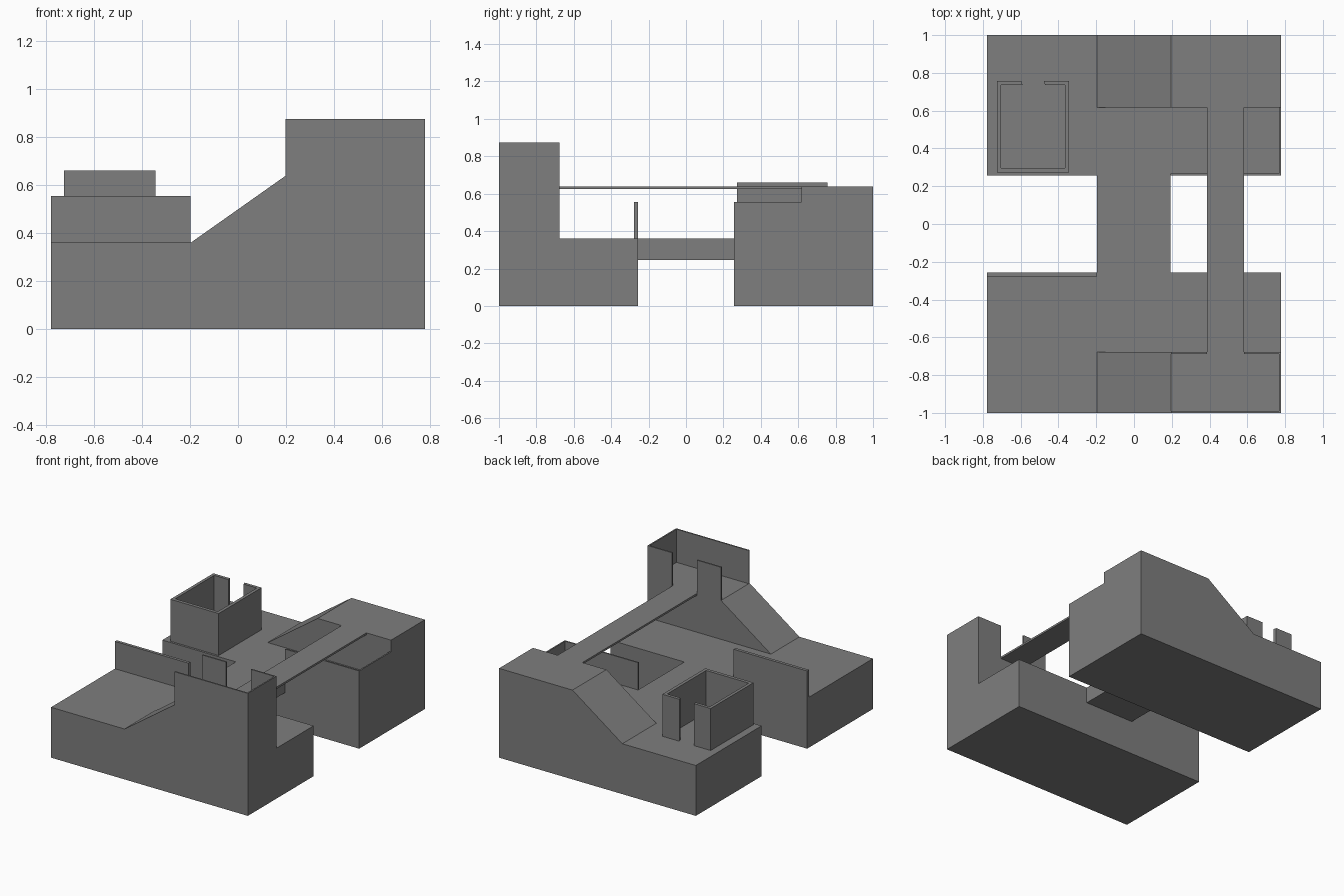
import bpy, bmesh

if "Cube" in bpy.data.objects:
    bpy.data.objects.remove(bpy.data.objects["Cube"])

grey = bpy.data.materials.new("stone_grey")
grey.diffuse_color = (0.21, 0.21, 0.21, 1)
grey.use_nodes = True
grey.node_tree.nodes["Principled BSDF"].inputs["Base Color"].default_value = grey.diffuse_color


def prism(name, pts, lo, hi, axis):
    """Extrude a 2D outline: axis 'y' uses (x, z) points, axis 'z' uses (x, y) points."""
    place = (lambda a, b, h: (a, h, b)) if axis == 'y' else (lambda a, b, h: (a, b, h))
    bm = bmesh.new()
    face = bm.faces.new([bm.verts.new(place(a, b, lo)) for a, b in pts])
    ext = bmesh.ops.extrude_face_region(bm, geom=[face], use_keep_orig=True)
    top = [v for v in ext["geom"] if isinstance(v, bmesh.types.BMVert)]
    shift = (0, hi - lo, 0) if axis == 'y' else (0, 0, hi - lo)
    bmesh.ops.translate(bm, verts=top, vec=shift)
    bmesh.ops.recalc_face_normals(bm, faces=bm.faces[:])
    mesh = bpy.data.meshes.new(name)
    bm.to_mesh(mesh)
    bm.free()
    mesh.materials.append(grey)
    obj = bpy.data.objects.new(name, mesh)
    bpy.context.collection.objects.link(obj)
    return obj


def box(name, x0, x1, y0, y1, z0, z1):
    return prism(name, [(x0, y0), (x1, y0), (x1, y1), (x0, y1)], z0, z1, 'z')


def union(obj, other):
    mod = obj.modifiers.new("join", 'BOOLEAN')
    mod.operation = 'UNION'
    mod.solver = 'EXACT'
    mod.object = other
    bpy.context.view_layer.objects.active = obj
    bpy.ops.object.modifier_apply(modifier=mod.name)
    bpy.data.objects.remove(other)


W, FLOOR, DECK = 0.778, 0.36, 0.638

# Two bases: low floor with a ramp rising to a raised deck along the outer edge
ramp = [(-W, 0), (W, 0), (W, DECK), (0.197, DECK), (-0.197, FLOOR), (-W, FLOOR)]
for name, ys, deck in (("front_base", (-1, -0.257), (-1, -0.677)),
                       ("back_base", (0.257, 1), (0.617, 1))):
    base = prism(name, ramp, *deck, 'y')
    union(base, box("floor", -W, W, *ys, 0, FLOOR))

# Wide low bridge and narrow high walkway
box("low_bridge", -0.197, 0.193, -0.257, 0.257, 0.245, FLOOR)
box("high_walkway", 0.387, 0.583, -0.677, 0.617, 0.624, DECK)

# Front tower walls: outer L and two gate posts, open towards the ramp
T = 0.01
prism("tower_wall", [(0.197, -1), (W, -1), (W, -0.677), (0.583, -0.677), (0.583, -0.677 - T),
                     (W - T, -0.677 - T), (W - T, -1 + T), (0.197, -1 + T)], DECK, 0.875, 'z')
box("tower_gate_post", 0.197, 0.387, -0.677 - T, -0.677, DECK, 0.875)

# Parapet at the edge of the front floor
box("front_parapet", -W, -0.197, -0.279, -0.257, FLOOR, 0.555)

# Parapet around the back right yard
prism("yard_parapet", [(0.193, 0.257), (W, 0.257), (W, 0.617), (W - T, 0.617),
                       (W - T, 0.257 + T), (0.193, 0.257 + T)], FLOOR, 0.555, 'z')

# Roofless hut with a doorway at the back
prism("hut_walls", [(-0.595, 0.757), (-0.725, 0.757), (-0.725, 0.272), (-0.343, 0.272),
                    (-0.343, 0.757), (-0.478, 0.757), (-0.47, 0.735), (-0.366, 0.735),
                    (-0.366, 0.296), (-0.703, 0.296), (-0.703, 0.735), (-0.59, 0.735)],
      FLOOR, 0.66, 'z')
